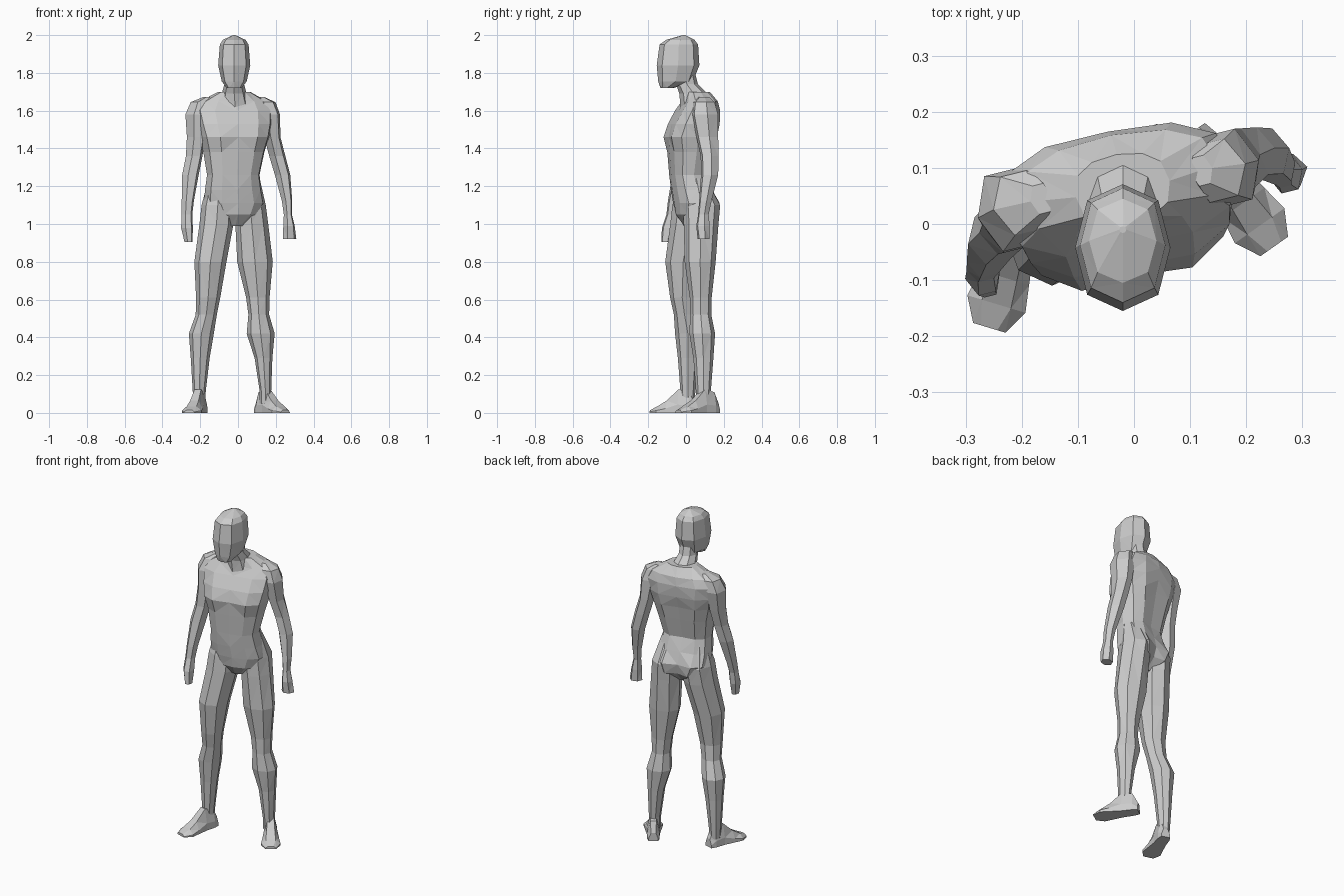
import bpy, bmesh
from math import sin, cos, pi, radians, hypot


def build(name, rings):
    """Skin a list of point rings into one closed, flat-faced, triangulated object."""
    bm = bmesh.new()
    vs = [[bm.verts.new(p) for p in r] for r in rings]
    n = len(vs[0])
    for a, b in zip(vs, vs[1:]):
        for i in range(n):
            j = (i + 1) % n
            bm.faces.new((a[i], a[j], b[j], b[i]))
    bm.faces.new(vs[0][::-1])
    bm.faces.new(vs[-1])
    bmesh.ops.triangulate(bm, faces=bm.faces[:])
    bmesh.ops.recalc_face_normals(bm, faces=bm.faces[:])
    me = bpy.data.meshes.new(name)
    bm.to_mesh(me)
    bm.free()
    ob = bpy.data.objects.new(name, me)
    bpy.context.collection.objects.link(ob)
    return ob


def spow(v, e):
    return (1 if v >= 0 else -1) * abs(v) ** e


def limb(name, rows, n=8, e=1.0, yaw=0):
    """Rows of (x, y, z, rx, ry) become oval rings."""
    c, s = cos(radians(yaw)), sin(radians(yaw))
    rings = []
    for x, y, z, rx, ry in rows:
        r = []
        for k in range(n):
            a = 2 * pi * k / n
            u, v = rx * spow(cos(a), e), ry * spow(sin(a), e)
            r.append((x + u * c - v * s, y + u * s + v * c, z))
        rings.append(r)
    return build(name, rings)


def torso(name, rows, n=12):
    """Rows of (x, z, rx, y_front, y_back, front groove, back groove, yaw)."""
    rings = []
    for x, z, rx, yf, yb, gf, gb, yaw in rows:
        c, s = cos(radians(yaw)), sin(radians(yaw))
        cy, ry = (yf + yb) / 2, (yb - yf) / 2
        r = []
        for k in range(n):
            a = 2 * pi * k / n
            u, v = rx * spow(cos(a), 0.9), ry * spow(sin(a), 0.75)
            if k == n // 4:
                v *= gb
            if k == 3 * n // 4:
                v *= gf
            r.append((x + u * c - v * s, cy + u * s + v * c, z))
        rings.append(r)
    return build(name, rings)


def foot(name, heel, toe):
    """Wedge foot lofted from heel to toe: (fraction, half width, height)."""
    dx, dy = toe[0] - heel[0], toe[1] - heel[1]
    d = hypot(dx, dy)
    px, py = -dy / d, dx / d
    rings = []
    for t, w, h in ((0, .026, .05), (.12, .034, .11), (.36, .036, .125),
                    (.62, .046, .065), (.82, .054, .035), (1, .03, .015)):
        x, y = heel[0] + dx * t, heel[1] + dy * t
        rings.append([(x + px * w * q, y + py * w * q, h * g)
                      for q, g in ((-1, 0), (1, 0), (1, .35), (.5, 1), (-.5, 1), (-1, .35))])
    return build(name, rings)


# Head and neck
limb("head", [(-.02, -.10, 1.72, .04, .035), (-.02, -.055, 1.755, .066, .092),
              (-.02, -.042, 1.84, .085, .113), (-.02, -.038, 1.95, .076, .102),
              (-.02, -.03, 1.975, .06, .075), (-.02, -.01, 2.0, .006, .006)], e=.85)
limb("neck", [(-.015, .05, 1.62, .08, .08), (-.02, .04, 1.69, .066, .075),
              (-.02, .005, 1.74, .052, .058), (-.02, -.005, 1.79, .05, .056)])

# Torso, twisted so that the +x side sits further back
torso("torso", [(-.02, .99, .05, -.01, .09, 1, .8, 8),
                (-.02, 1.05, .13, -.055, .165, 1, .7, 10),
                (-.022, 1.11, .162, -.065, .175, 1, .75, 12),
                (-.025, 1.18, .153, -.075, .135, 1, .9, 12),
                (-.025, 1.26, .142, -.085, .11, .95, .85, 12),
                (-.022, 1.38, .165, -.095, .14, .95, .85, 12),
                (-.02, 1.46, .188, -.115, .16, .85, .85, 12),
                (-.022, 1.53, .205, -.09, .173, .9, .9, 11),
                (-.027, 1.60, .215, -.05, .172, .9, .95, 11),
                (-.024, 1.65, .180, -.015, .16, 1, 1, 11),
                (-.02, 1.70, .085, .0, .125, 1, 1, 10)])

# Arms with closed hands
limb("arm_forward", [(-.165, .045, 1.672, .02, .03), (-.20, .038, 1.645, .052, .062),
                     (-.222, .025, 1.58, .058, .08),
                     (-.222, .01, 1.46, .05, .066), (-.232, -.005, 1.36, .045, .052),
                     (-.252, -.025, 1.26, .045, .05), (-.266, -.06, 1.12, .033, .038),
                     (-.27, -.075, 1.05, .029, .03), (-.27, -.09, .98, .032, .04),
                     (-.262, -.103, .905, .022, .03)], n=6, yaw=14)
limb("arm_back", [(.12, .095, 1.672, .02, .03), (.148, .095, 1.645, .052, .06),
                  (.168, .10, 1.58, .056, .075), (.182, .113, 1.46, .044, .062),
                  (.208, .125, 1.36, .044, .05),
                  (.236, .125, 1.26, .042, .048), (.26, .102, 1.12, .028, .035),
                  (.264, .092, 1.05, .022, .03), (.27, .09, .99, .031, .038),
                  (.273, .093, .92, .037, .032)], n=6, yaw=14)

# Legs
limb("leg_forward", [(-.10, .03, 1.24, .055, .055), (-.107, .035, 1.10, .086, .107),
                     (-.114, .022, 1.00, .09, .105),
                     (-.146, -.015, .80, .085, .095), (-.158, -.02, .61, .064, .064),
                     (-.168, -.008, .52, .056, .056), (-.194, .01, .42, .066, .068),
                     (-.2, .01, .29, .05, .053), (-.205, .01, .12, .035, .04),
                     (-.205, .01, .05, .03, .035)])
limb("leg_back", [(.06, .055, 1.24, .055, .05), (.064, .083, 1.10, .083, .098),
                  (.073, .08, 1.00, .087, .092),
                  (.09, .075, .80, .094, .082), (.105, .078, .61, .062, .058),
                  (.11, .078, .52, .055, .056), (.12, .086, .42, .074, .068),
                  (.135, .092, .29, .047, .053), (.145, .092, .12, .031, .04),
                  (.145, .092, .05, .03, .035)])

# Feet, splayed outward
foot("foot_forward", (-.187, .05), (-.258, -.185))
foot("foot_back", (.105, .165), (.25, -.04))
